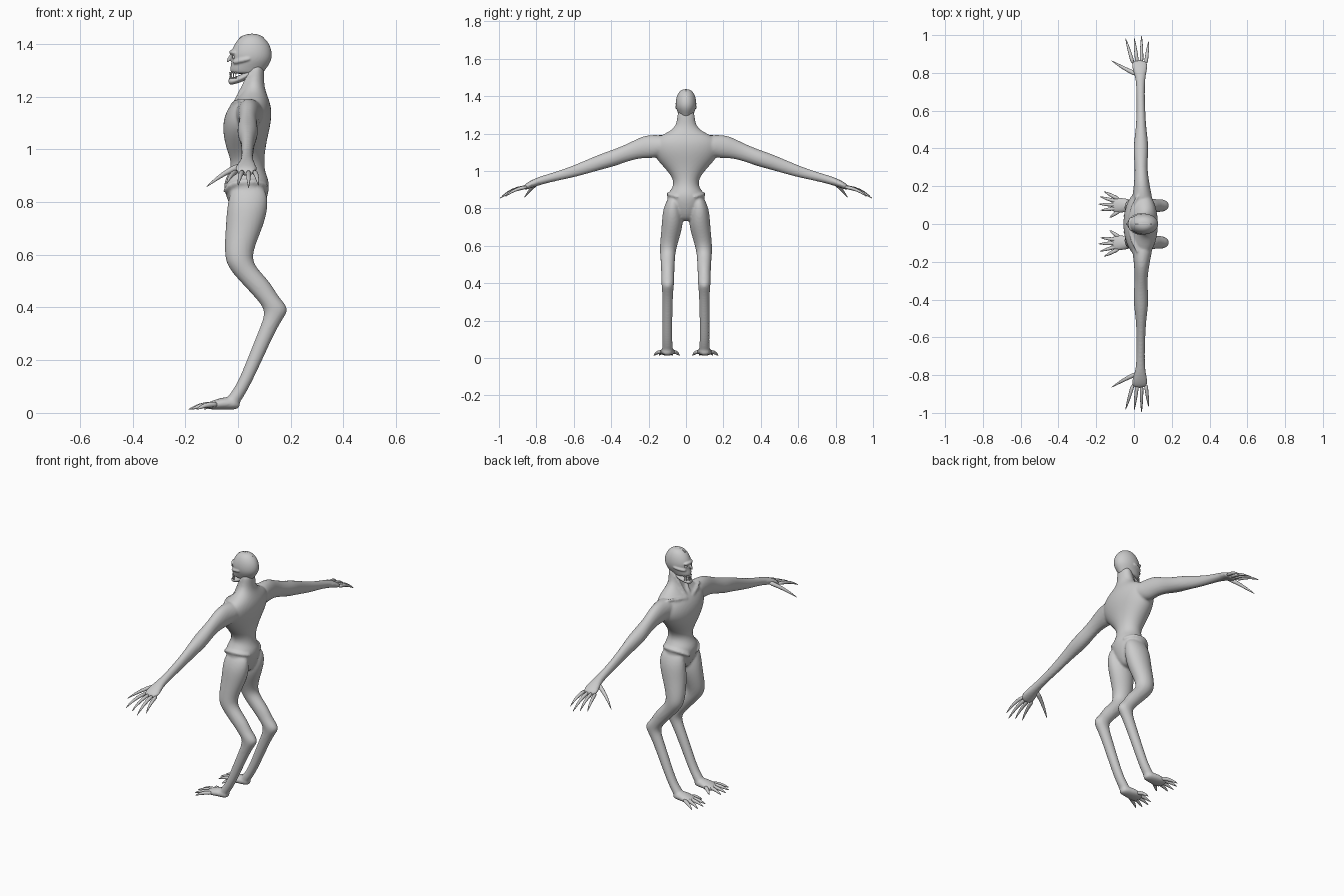
import bpy, bmesh, math
from mathutils import Vector

cube = bpy.data.objects.get("Cube")
if cube:
    bpy.data.objects.remove(cube)

skin = bpy.data.materials.new("pale grey skin")
skin.use_nodes = True
GREY = (0.6, 0.6, 0.6, 1)
skin.diffuse_color = GREY
skin.node_tree.nodes["Principled BSDF"].inputs["Base Color"].default_value = GREY

SIDES = {"left": -1, "right": 1}


def skin_rings(bm, rings):
    """Bridge successive vertex rings and cap both ends."""
    for low, high in zip(rings, rings[1:]):
        for i in range(len(low)):
            j = (i + 1) % len(low)
            bm.faces.new((low[i], low[j], high[j], high[i]))
    bm.faces.new(rings[0][::-1])
    bm.faces.new(rings[-1])


def loft(bm, axis, sections, side=1, count=16):
    """Ellipses stacked along an axis: (position, u min, u max, v min, v max)."""
    place = {"x": lambda t, u, v: (t, u * side, v),
             "y": lambda t, u, v: (u, t * side, v),
             "z": lambda t, u, v: (u, v * side, t)}[axis]
    rings = []
    for t, u0, u1, v0, v1 in sections:
        ring = []
        for i in range(count):
            a = math.tau * i / count
            u = (u0 + u1 + (u1 - u0) * math.cos(a)) / 2
            v = (v0 + v1 + (v1 - v0) * math.sin(a)) / 2
            ring.append(bm.verts.new(place(t, u, v)))
        rings.append(ring)
    skin_rings(bm, rings)


def tube(bm, points, radii, side=1, count=8):
    """Round tube through points, with one radius for each point."""
    path = [Vector((x, y * side, z)) for x, y, z in points]
    rings = []
    for i, (p, r) in enumerate(zip(path, radii)):
        way = path[min(i + 1, len(path) - 1)] - path[max(i - 1, 0)]
        turn = way.to_track_quat("Z", "Y")
        angles = [math.tau * k / count for k in range(count)]
        rings.append([bm.verts.new(p + turn @ Vector((r * math.cos(a), r * math.sin(a), 0)))
                      for a in angles])
    skin_rings(bm, rings)


def ball(bm, centre, radius):
    made = bmesh.ops.create_uvsphere(bm, u_segments=16, v_segments=10, radius=radius)
    bmesh.ops.translate(bm, verts=made["verts"], vec=centre)


def finish(bm, name, subdivide=1, voxel=0, smooth=0):
    bmesh.ops.recalc_face_normals(bm, faces=bm.faces)
    mesh = bpy.data.meshes.new(name)
    bm.to_mesh(mesh)
    bm.free()
    mesh.materials.append(skin)
    mesh.shade_smooth()
    obj = bpy.data.objects.new(name, mesh)
    bpy.context.collection.objects.link(obj)
    if subdivide:
        obj.modifiers.new("round", "SUBSURF").levels = subdivide
        obj.modifiers["round"].render_levels = subdivide
    if voxel:
        fuse = obj.modifiers.new("fuse", "REMESH")
        fuse.mode = "VOXEL"
        fuse.voxel_size = voxel
        fuse.use_smooth_shade = True
    if smooth:
        relax = obj.modifiers.new("relax", "SMOOTH")
        relax.factor, relax.iterations = 0.5, smooth
    return obj


# Torso and neck: height, front, back, half width
torso = [(.73, .01, .07, .03), (.78, -.03, .10, .08), (.84, -.055, .12, .105),
         (.88, -.055, .12, .1), (.91, -.035, .105, .072), (.95, -.025, .1, .066),
         (1, -.045, .105, .1), (1.05, -.057, .115, .15), (1.1, -.06, .127, .185),
         (1.15, -.045, .13, .185), (1.185, -.015, .12, .15), (1.21, .01, .11, .09),
         (1.24, .02, .1, .056), (1.28, .03, .1, .048), (1.33, .04, .1, .045)]
# Arm: distance out, front, back, bottom, top
arm = [(.09, -.02, .11, 1.09, 1.19), (.17, -.005, .09, 1.065, 1.195),
       (.23, 0, .08, 1.07, 1.19), (.3, .005, .07, 1.055, 1.152), (.38, -.005, .077, 1.025, 1.118),
       (.44, 0, .075, 1.01, 1.098), (.51, .01, .065, .99, 1.07), (.6, .013, .06, .965, 1.03),
       (.7, .013, .057, .945, .995), (.78, .008, .06, .925, .972),
       (.83, -.015, .075, .908, .95), (.87, -.01, .07, .893, .925)]
# Leg: height, front, back, inside, outside
leg = [(.87, -.02, .1, .04, .09), (.8, -.042, .12, .02, .125), (.72, -.047, .102, .012, .13),
       (.64, -.052, .067, .035, .137), (.58, -.05, .052, .053, .142), (.54, -.03, .08, .058, .137),
       (.49, .015, .128, .06, .135), (.44, .063, .153, .063, .132), (.395, .1, .198, .063, .132),
       (.36, .097, .172, .068, .128), (.3, .073, .138, .07, .126), (.2, .033, .092, .073, .126),
       (.1, -.007, .045, .073, .126), (.05, -.05, .015, .07, .126), (.015, -.07, -.01, .07, .13)]
# Foot: position, inside, outside, bottom, top
foot = [(.01, .075, .125, .012, .05), (-.04, .062, .135, .012, .065),
        (-.09, .055, .145, .012, .05), (-.125, .065, .135, .015, .035)]

body = bmesh.new()
loft(body, "z", [(z, a, b, -w, w) for z, a, b, w in torso])
for side in SIDES.values():
    loft(body, "y", arm, side)
    loft(body, "z", leg, side)
    loft(body, "x", foot, side)
    # Collarbone, neck tendon and hip crest
    tube(body, [(-.025, .012, 1.165), (-.015, .08, 1.18), (.025, .16, 1.19)], [.009] * 3, side)
    tube(body, [(.05, .04, 1.3), (.015, .028, 1.23), (-.02, .012, 1.165)], [.008] * 3, side)
    tube(body, [(-.055, .03, .835), (-.035, .075, .865), (.02, .102, .88),
                (.08, .09, .875), (.115, .04, .86)], [.01] * 5, side)
finish(body, "body", subdivide=2, voxel=.007, smooth=3)

# Skull and brow
head = bmesh.new()
skull = [(1.438, .035, .075, .016), (1.425, .005, .1, .038), (1.395, -.018, .124, .053),
         (1.36, -.031, .132, .058), (1.335, -.025, .127, .054), (1.315, -.03, .115, .046),
         (1.295, -.032, .1, .038), (1.285, -.02, .095, .032)]
loft(head, "z", [(z, a, b, -w, w) for z, a, b, w in skull])
tube(head, [(-.012, -.04, 1.365), (-.032, 0, 1.37), (-.012, .04, 1.365)], [.008, .009, .008])
tube(head, [(-.02, 0, 1.365), (-.034, 0, 1.345), (-.042, 0, 1.328)], [.006, .007, .006])
for side in SIDES.values():
    tube(head, [(-.02, .024, 1.328), (.005, .046, 1.335), (.05, .054, 1.345)], [.009] * 3, side)
head = finish(head, "head", subdivide=2, voxel=.004, smooth=2)

# Hollow eye sockets
sockets = bmesh.new()
for side in SIDES.values():
    ball(sockets, (-.03, .023 * side, 1.35), .013)
sockets = finish(sockets, "socket_cutter", subdivide=0)
sockets.hide_render = True
sockets.hide_viewport = True
cut = head.modifiers.new("sockets", "BOOLEAN")
cut.object = sockets
cut.operation = "DIFFERENCE"

eyes = bmesh.new()
for side in SIDES.values():
    ball(eyes, (-.013, .022 * side, 1.35), .009)
finish(eyes, "eyes", subdivide=0)

# Hanging lower jaw
jaw = bmesh.new()
loft(jaw, "x", [(-.036, -.012, .012, 1.25, 1.268), (-.028, -.022, .022, 1.243, 1.272),
                (0, -.032, .032, 1.25, 1.277), (.03, -.037, .037, 1.262, 1.295),
                (.06, -.038, .038, 1.275, 1.32)])
finish(jaw, "jaw", subdivide=2)

# Teeth along both jaws
teeth = bmesh.new()
for i in range(-4, 5):
    a = i * .3
    x, y = .004 - .034 * math.cos(a), .026 * math.sin(a)
    tube(teeth, [(x, y, 1.293), (x, y, 1.28)], [.0035, .001], count=6)
    tube(teeth, [(x, y, 1.268), (x, y, 1.282)], [.0035, .001], count=6)
finish(teeth, "teeth", subdivide=0)

# Ridge over the crown
crest = bmesh.new()
tube(crest, [(.0, 0, 1.419), (.035, 0, 1.434), (.07, 0, 1.434), (.1, 0, 1.422)],
     [.003, .006, .006, .003])
finish(crest, "crown_ridge")

finger_tips = [(-.045, .985, .865), (.0, .99, .86), (.04, 1, .85), (.078, .97, .86)]
toe_tips = [(-.13, .033), (-.18, .072), (-.19, .105), (-.182, .145), (-.16, .173)]

for label, side in SIDES.items():
    # Long clawed fingers and thumb
    hand = bmesh.new()
    for i, (x, y, z) in enumerate(finger_tips):
        base = Vector((-.004 + .022 * i, .845, .915))
        tip = Vector((x, y, z))
        mid = base.lerp(tip, .4) + Vector((0, 0, .014))
        far = base.lerp(tip, .75) + Vector((0, 0, .012))
        tube(hand, [base, mid, far, tip], [.012, .01, .007, .001], side)
    tube(hand, [(.02, .79, .94), (-.025, .81, .925), (-.08, .84, .89), (-.122, .867, .855)],
         [.015, .012, .008, .001], side)
    finish(hand, label + "_fingers")

    # Splayed clawed toes
    toes = bmesh.new()
    for i, (x, y) in enumerate(toe_tips):
        base = Vector((-.075, .072 + .014 * i, .032))
        tip = Vector((x, y, .012))
        mid = base.lerp(tip, .45) + Vector((0, 0, .009))
        far = base.lerp(tip, .75) + Vector((0, 0, .006))
        tube(toes, [base, mid, far, tip], [.013, .011, .008, .001], side)
    finish(toes, label + "_toes")
